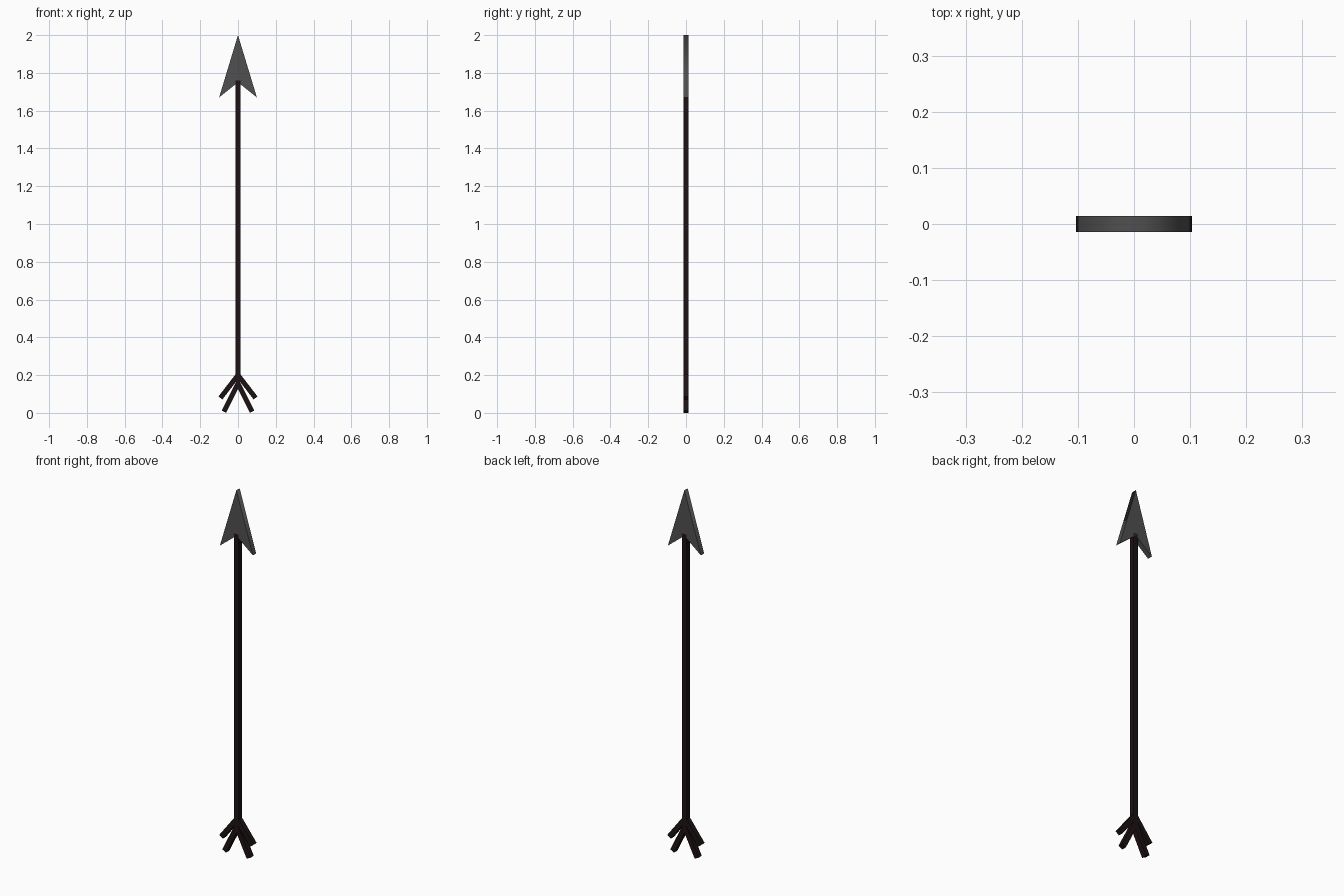
import bpy, bmesh
from mathutils import Vector

if "Cube" in bpy.data.objects:
    bpy.data.objects.remove(bpy.data.objects["Cube"])

HALF = 0.014  # half thickness of every part


def material(name, rgb):
    m = bpy.data.materials.new(name)
    m.diffuse_color = (*rgb, 1)
    m.use_nodes = True
    m.node_tree.nodes["Principled BSDF"].inputs["Base Color"].default_value = m.diffuse_color
    return m


wood = material("dark_wood", (0.012, 0.006, 0.006))
iron = material("dark_iron", (0.08, 0.08, 0.08))


def plate(name, outline, mat, smooth_rim=False):
    """Extrude an x-z outline through the thickness along y."""
    bm = bmesh.new()
    face = bm.faces.new([bm.verts.new((x, -HALF, z)) for x, z in outline])
    ext = bmesh.ops.extrude_face_region(bm, geom=[face])
    moved = [v for v in ext["geom"] if isinstance(v, bmesh.types.BMVert)]
    bmesh.ops.translate(bm, verts=moved, vec=(0, 2 * HALF, 0))
    bmesh.ops.recalc_face_normals(bm, faces=bm.faces)
    if smooth_rim:
        # soft shading over the tip only, all other edges stay crisp
        top = max(v.co.z for v in bm.verts)
        for f in bm.faces:
            f.smooth = True
        for e in bm.edges:
            e.smooth = all(v.co.z > top - 1e-4 for v in e.verts)
    me = bpy.data.meshes.new(name)
    bm.to_mesh(me)
    bm.free()
    ob = bpy.data.objects.new(name, me)
    bpy.context.collection.objects.link(ob)
    me.materials.append(mat)
    return ob


def chevron(name, apex_z, end_x, end_z):
    """Two mirrored square bars mitred on the centre line."""
    a, b = Vector((0, apex_z)), Vector((end_x, end_z))
    d = (b - a).normalized()
    n = Vector((-d.y, d.x)) * 0.013
    rise = 0.013 / d.x
    upper, lower = b + n, b - n
    plate(name, [(0, apex_z + rise), tuple(upper), tuple(lower),
                 (0, apex_z - rise), (-lower.x, lower.y),
                 (-upper.x, upper.y)], wood)


# Shaft
plate("shaft", [(-0.0135, 0.17), (0.0135, 0.17), (0.0135, 1.76), (-0.0135, 1.76)], wood)

# Barbed head
plate("arrow_head", [(0, 2.0), (-0.1, 1.67), (0, 1.75), (0.1, 1.67)], iron, True)

# Tail feathers
chevron("upper_fletching", 0.20, 0.093, 0.079)
chevron("lower_fletching", 0.155, 0.074, 0.0065)
